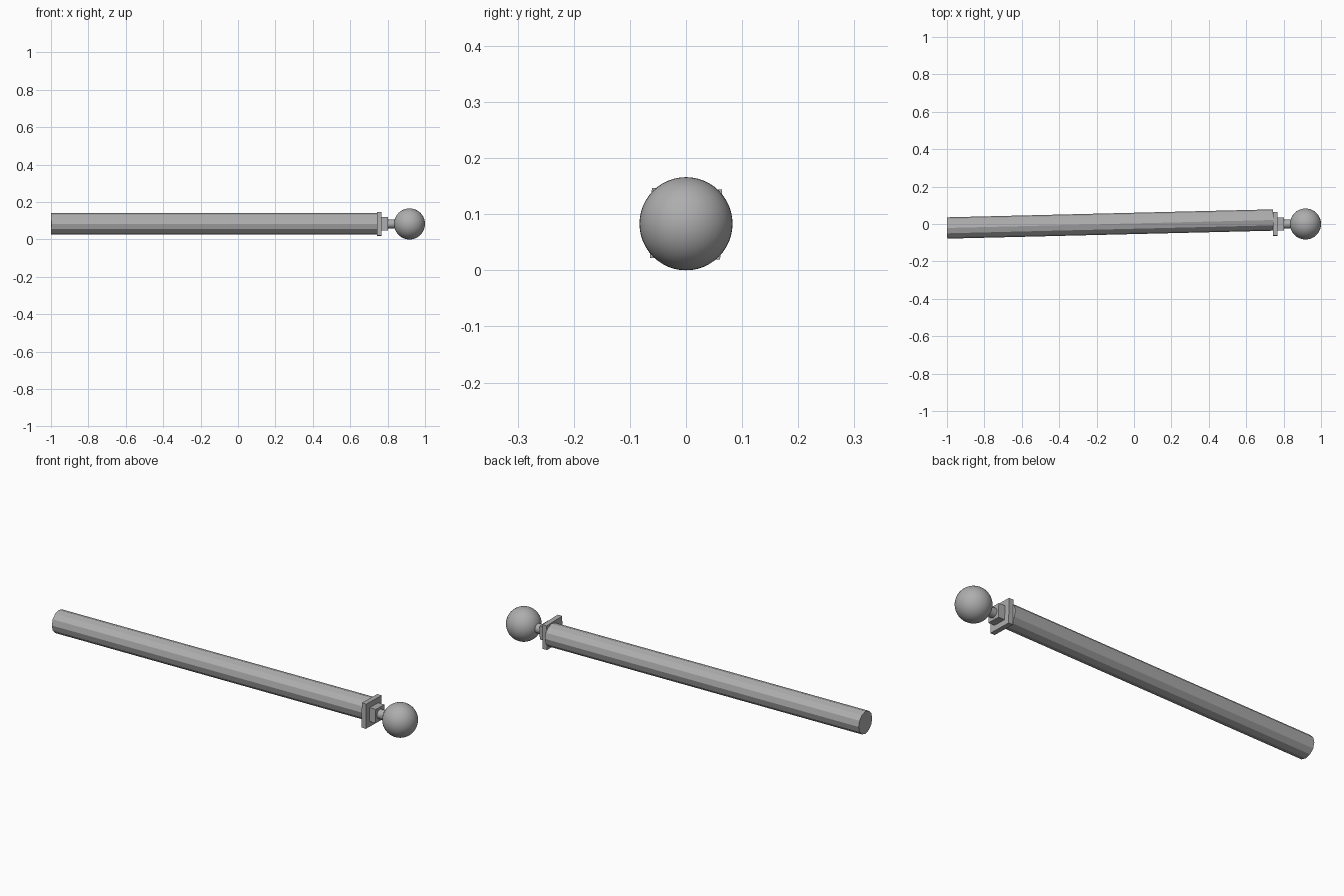
import bpy, math

cube = bpy.data.objects.get("Cube")
if cube:
    bpy.data.objects.remove(cube, do_unlink=True)

AXIS_Z = 0.083                 # height of the rod's long axis
TILT = math.radians(-1.4)      # slight roll about that axis

grey = bpy.data.materials.new("plain grey")
grey.use_nodes = True
colour = (0.42, 0.42, 0.42, 1)
grey.diffuse_color = colour
grey.node_tree.nodes["Principled BSDF"].inputs["Base Color"].default_value = colour


def finish(name, smooth_angle=None):
    obj = bpy.context.object
    obj.name = name
    obj.data.materials.append(grey)
    if smooth_angle:
        bpy.ops.object.shade_smooth_by_angle(angle=math.radians(smooth_angle))
    return obj


def rod(name, x0, x1, radius, sides, smooth_angle=None):
    bpy.ops.mesh.primitive_cylinder_add(
        vertices=sides, radius=radius, depth=x1 - x0,
        location=((x0 + x1) / 2, 0, AXIS_Z), rotation=(TILT, math.pi / 2, 0))
    return finish(name, smooth_angle)


def square_plate(name, x0, x1, half):
    bpy.ops.mesh.primitive_cube_add(
        size=1, location=((x0 + x1) / 2, 0, AXIS_Z), rotation=(TILT, 0, 0))
    bpy.context.object.scale = (x1 - x0, 2 * half, 2 * half)
    return finish(name)


# Long faceted pole
rod("pole", -1, 0.745, 0.057, 12)

# Stepped square collar
square_plate("collar_plate", 0.743, 0.768, 0.0625)
square_plate("collar_block", 0.768, 0.803, 0.035)

# Neck and round end knob
rod("neck", 0.80, 0.85, 0.024, 16, 40)
bpy.ops.mesh.primitive_uv_sphere_add(
    segments=48, ring_count=24, radius=0.083,
    location=(0.917, 0, AXIS_Z), rotation=(0, math.pi / 2, 0))
finish("end_knob", 60)
